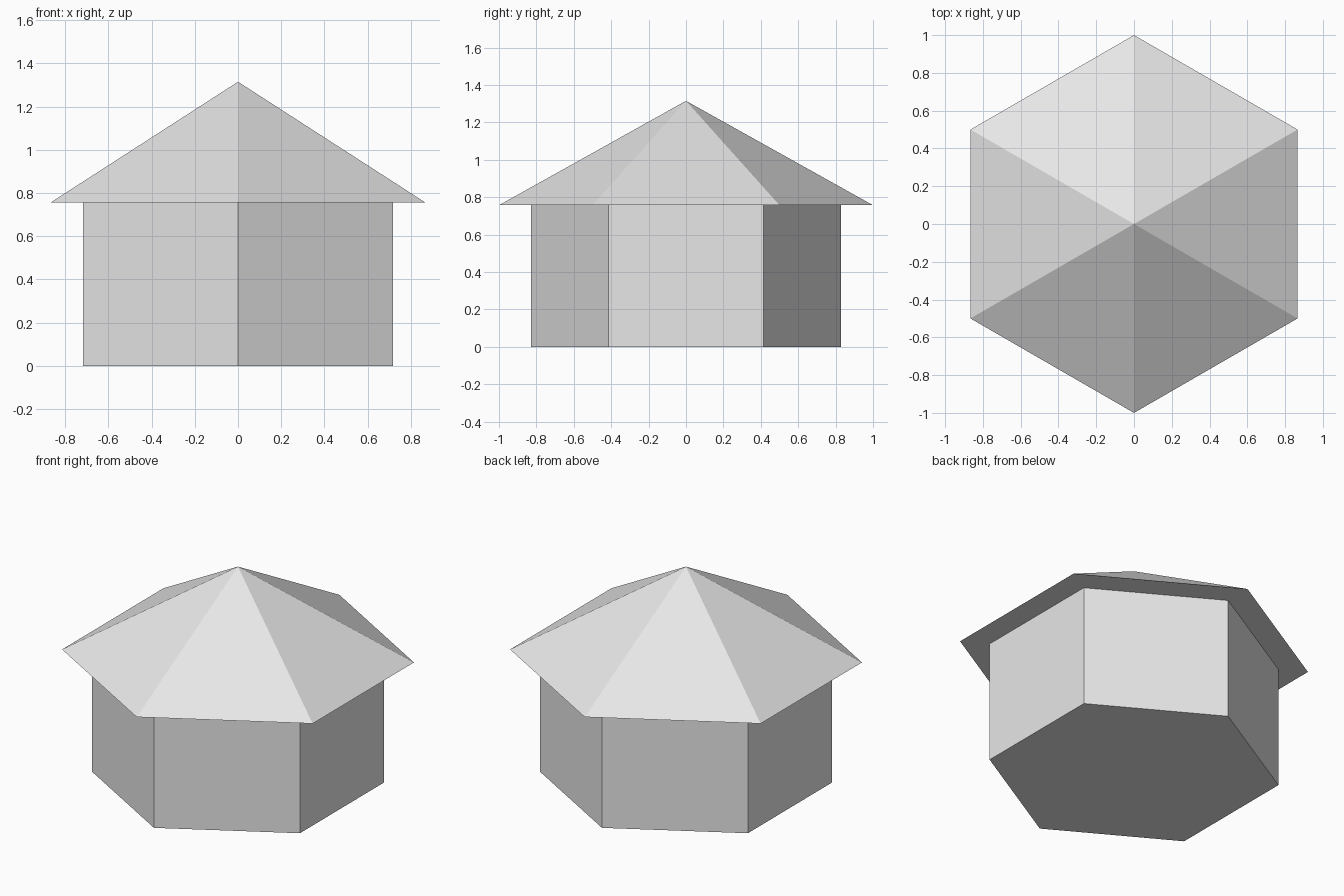
import bpy

cube = bpy.data.objects.get("Cube")
if cube:
    bpy.data.objects.remove(cube, do_unlink=True)

# Single plain grey for the whole hut
grey = bpy.data.materials.new("light grey")
grey.use_nodes = True
colour = (0.8, 0.8, 0.8, 1)
grey.diffuse_color = colour
for node in grey.node_tree.nodes:
    if node.type == 'BSDF_PRINCIPLED':
        node.inputs["Base Color"].default_value = colour

SIDES = 6
WALL_RADIUS = 0.83
EAVES = 0.757
APEX = 1.315


def hex_part(name, bottom_radius, top_radius, z0, z1):
    """Six-sided prism or pyramid with corners on the y axis."""
    bpy.ops.mesh.primitive_cone_add(
        vertices=SIDES, radius1=bottom_radius, radius2=top_radius,
        depth=z1 - z0, end_fill_type='NGON', location=(0, 0, (z0 + z1) / 2))
    part = bpy.context.object
    part.name = name
    part.data.name = name
    part.data.materials.append(grey)
    return part


# Walls with floor
hex_part("walls", WALL_RADIUS, WALL_RADIUS, 0, EAVES)

# Overhanging pyramid roof
hex_part("roof", 1, 0, EAVES, APEX)
